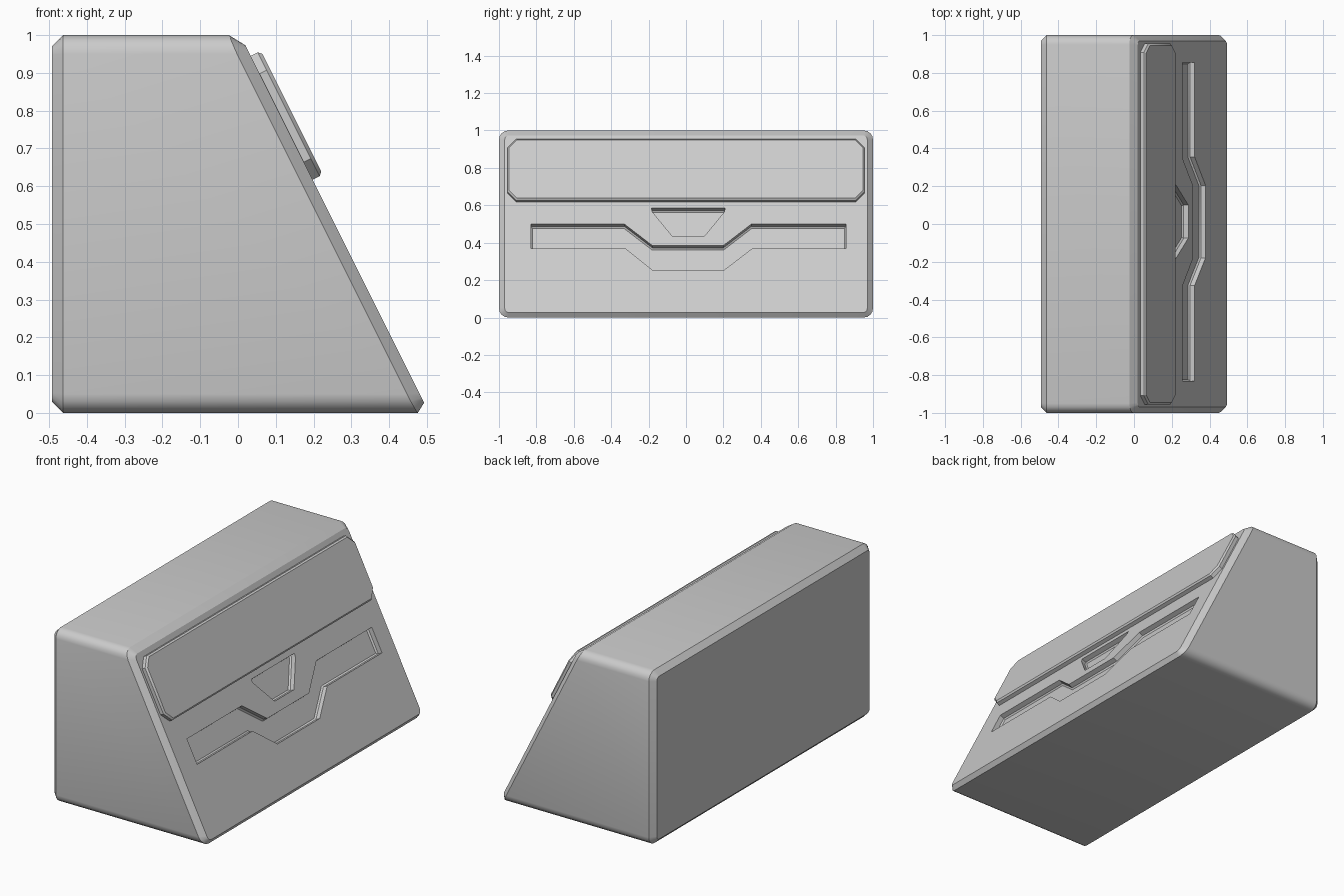
import bpy, bmesh, math
from mathutils import Vector

if "Cube" in bpy.data.objects:
    bpy.data.objects.remove(bpy.data.objects["Cube"])

BACK, TOE = -0.493, 0.506            # back plane x, foot of the slope x
NORMAL = Vector((2, 0, 1)).normalized()


def on_slope(y, z, h):
    """Point on the sloped front at (y, z), raised h along its normal."""
    return Vector((TOE - 0.5 * z, y, z)) + NORMAL * h


def make_object(name, bm):
    bmesh.ops.recalc_face_normals(bm, faces=bm.faces)
    mesh = bpy.data.meshes.new(name)
    bm.to_mesh(mesh)
    bm.free()
    obj = bpy.data.objects.new(name, mesh)
    bpy.context.collection.objects.link(obj)
    return obj


def loft(back, front):
    """Closed solid between two matching loops; returns bmesh and caps."""
    bm = bmesh.new()
    a = [bm.verts.new(p) for p in back]
    b = [bm.verts.new(p) for p in front]
    n = len(a)
    for i in range(n):
        j = (i + 1) % n
        bm.faces.new((a[i], a[j], b[j], b[i]))
    caps = bm.faces.new(a[::-1]), bm.faces.new(b)
    bmesh.ops.recalc_face_normals(bm, faces=bm.faces)
    return bm, caps


def bevel(bm, edges, width, segments=1):
    bmesh.ops.bevel(bm, geom=list(edges), offset=width, offset_type='OFFSET',
                    segments=segments, profile=0.5, affect='EDGES',
                    clamp_overlap=False)


def smooth(obj):
    bpy.ops.object.select_all(action='DESELECT')
    obj.select_set(True)
    bpy.context.view_layer.objects.active = obj
    bpy.ops.object.shade_smooth_by_angle(angle=math.radians(30))


# Wedge body: rounded rectangle in y/z, chamfered around both end faces
R, STEPS = 0.05, 4
outline = []
for cy, cz, start in ((1 - R, 1 - R, 0), (R - 1, 1 - R, 90),
                      (R - 1, R, 180), (1 - R, R, 270)):
    for k in range(STEPS + 1):
        t = math.radians(start + 90 * k / STEPS)
        outline.append((cy + R * math.cos(t), cz + R * math.sin(t)))
bm, caps = loft([Vector((BACK, y, z)) for y, z in outline],
                [on_slope(y, z, 0) for y, z in outline])
bevel(bm, {e for f in caps for e in f.edges}, 0.03)
body = make_object("wedge_body", bm)

# Recesses cut into the slope
channel = [(-0.83, 0.50), (-0.33, 0.50), (-0.18, 0.385), (0.20, 0.385),
           (0.35, 0.50), (0.855, 0.50), (0.855, 0.37), (0.355, 0.37),
           (0.205, 0.255), (-0.18, 0.255), (-0.325, 0.37), (-0.83, 0.37)]
notch = [(-0.185, 0.585), (0.21, 0.585), (0.205, 0.565), (0.10, 0.437),
         (-0.075, 0.437), (-0.18, 0.565)]
for name, points in (("channel_cutter", channel), ("notch_cutter", notch)):
    bm, caps = loft([on_slope(y, z, -0.035) for y, z in points],
                    [on_slope(y, z, 0.05) for y, z in points])
    bevel(bm, caps[0].edges, 0.008)
    cutter = make_object(name, bm)
    cutter.hide_render = True
    mod = body.modifiers.new(name, 'BOOLEAN')
    mod.operation = 'DIFFERENCE'
    mod.solver = 'EXACT'
    mod.object = cutter
    bpy.context.view_layer.objects.active = body
    bpy.ops.object.modifier_apply(modifier=name)
    bpy.data.objects.remove(cutter)
smooth(body)

# Raised panel with clipped corners on the upper slope
Y, LOW, HIGH, C = 0.955, 0.617, 0.945, 0.047
plate = [(-Y, LOW + C), (C - Y, LOW), (Y - C, LOW), (Y, LOW + C),
         (Y, HIGH - C), (Y - C, HIGH), (C - Y, HIGH), (-Y, HIGH - C)]
bm, caps = loft([on_slope(y, z, -0.01) for y, z in plate],
                [on_slope(y, z, 0.03) for y, z in plate])
bevel(bm, caps[1].edges, 0.009)
smooth(make_object("raised_panel", bm))
